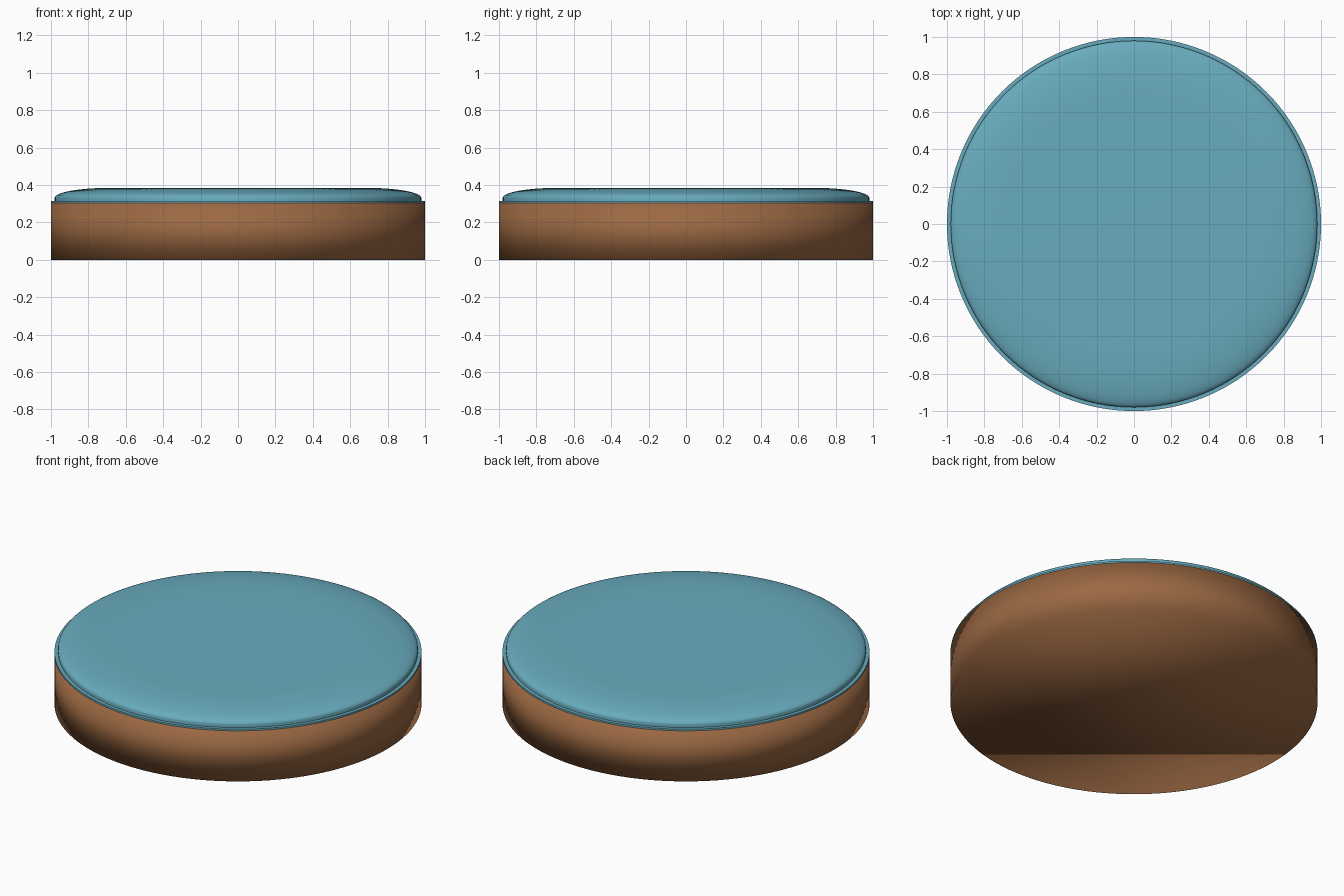
import bpy, bmesh, math

if "Cube" in bpy.data.objects:
    bpy.data.objects.remove(bpy.data.objects["Cube"])

SEGMENTS = 128


def material(name, rgb):
    mat = bpy.data.materials.new(name)
    mat.diffuse_color = (*rgb, 1.0)
    mat.use_nodes = True
    mat.node_tree.nodes["Principled BSDF"].inputs["Base Color"].default_value = mat.diffuse_color
    return mat


def lathe(name, profile, mat, sharp_angle=None):
    """Revolve a (radius, height) profile around z and cap both ends."""
    bm = bmesh.new()
    rings = []
    for r, z in profile:
        rings.append([bm.verts.new((r * math.cos(a), r * math.sin(a), z))
                      for a in (2 * math.pi * i / SEGMENTS for i in range(SEGMENTS))])
    for low, high in zip(rings, rings[1:]):
        for i in range(SEGMENTS):
            j = (i + 1) % SEGMENTS
            bm.faces.new((low[i], low[j], high[j], high[i]))
    bm.faces.new(rings[0][::-1])
    bm.faces.new(rings[-1])
    mesh = bpy.data.meshes.new(name)
    bm.to_mesh(mesh)
    bm.free()
    mesh.materials.append(mat)
    obj = bpy.data.objects.new(name, mesh)
    bpy.context.collection.objects.link(obj)
    mesh.shade_smooth()
    if sharp_angle is not None:
        mesh.set_sharp_from_angle(angle=math.radians(sharp_angle))
    return obj


brown = material("brown", (0.33, 0.14, 0.055))
blue = material("blue", (0.14, 0.41, 0.51))

# Solid round base, softly shaded over its edges
lathe("base", [(1.0, 0.0), (1.0, 0.304)], brown)

# Thin rim between base and cushion
lathe("rim", [(1.0, 0.304), (1.0, 0.314)], blue, 40)

# Cushion: short upright side, then a rounded shoulder to a flat top
shoulder = [(0.68 + 0.30 * math.cos(t), 0.332 + 0.053 * math.sin(t))
            for t in (math.pi / 2 * i / 12 for i in range(13))]
lathe("cushion", [(0.98, 0.314)] + shoulder, blue, 40)
